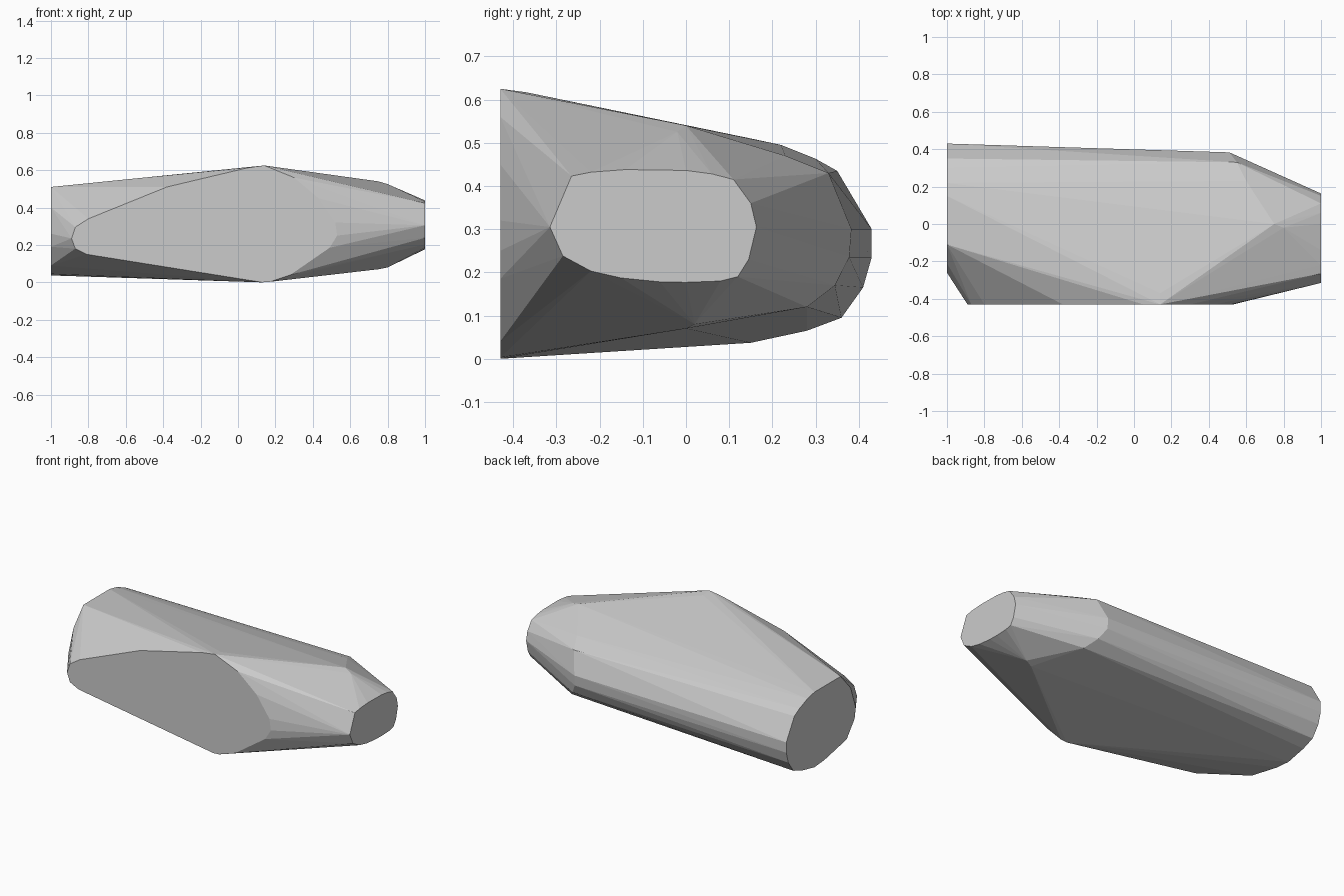
import bpy, bmesh

# Flat left end outline (y, z) at x = -1
left_end = [(.15, .51), (.22, .495), (.30, .463), (.35, .435), (.43, .30), (.43, .235),
            (.41, .165), (.36, .095), (.28, .065), (.15, .037), (.05, .045), (-.17, .09),
            (-.25, .19), (-.26, .26), (-.21, .40), (-.11, .51)]
# Flat right end outline (y, z) at x = 1
right_end = [(-.315, .305), (-.265, .423), (-.22, .432), (-.14, .438), (0, .436), (.06, .428),
             (.11, .415), (.15, .36), (.163, .305), (.145, .23), (.12, .19), (.08, .18),
             (0, .177), (-.06, .178), (-.15, .187), (-.22, .203), (-.285, .238)]
# Flat front outline (x, z) at y = -0.43
front_face = [(.14, .625), (.05, .612), (-.38, .51), (-.80, .34), (-.87, .295), (-.89, .235),
              (-.87, .18), (-.81, .15), (.13, 0), (.17, .003), (.28, .04), (.49, .185),
              (.53, .25), (.52, .32), (.43, .45), (.30, .56)]
# Shoulder where the body starts tapering to the right end
shoulder = [(.14, -.37, .617), (.75, 0, .54), (.80, -.02, .525), (.60, .23, .47),
            (.55, .33, .43), (.53, .35, .38), (.51, .383, .30), (.51, .378, .235),
            (.55, .345, .17), (.60, .28, .12), (.75, 0, .07), (.80, .02, .08)]

points = [(-1, y, z) for y, z in left_end]
points += [(1, y, z) for y, z in right_end]
points += [(x, -.43, z) for x, z in front_face]
points += shoulder

# Wrap all outlines into one faceted solid
bm = bmesh.new()
for p in points:
    bm.verts.new(p)
hull = bmesh.ops.convex_hull(bm, input=bm.verts[:])
loose = [v for v in bm.verts if not v.link_faces]
bmesh.ops.delete(bm, geom=loose, context='VERTS')
# Merge coplanar triangles into clean flat faces
bmesh.ops.dissolve_limit(bm, angle_limit=0.002, verts=bm.verts[:], edges=bm.edges[:])
bmesh.ops.recalc_face_normals(bm, faces=bm.faces[:])

mesh = bpy.data.meshes.new("faceted_body")
bm.to_mesh(mesh)
bm.free()
body = bpy.data.objects.new("faceted_body", mesh)
bpy.context.collection.objects.link(body)
